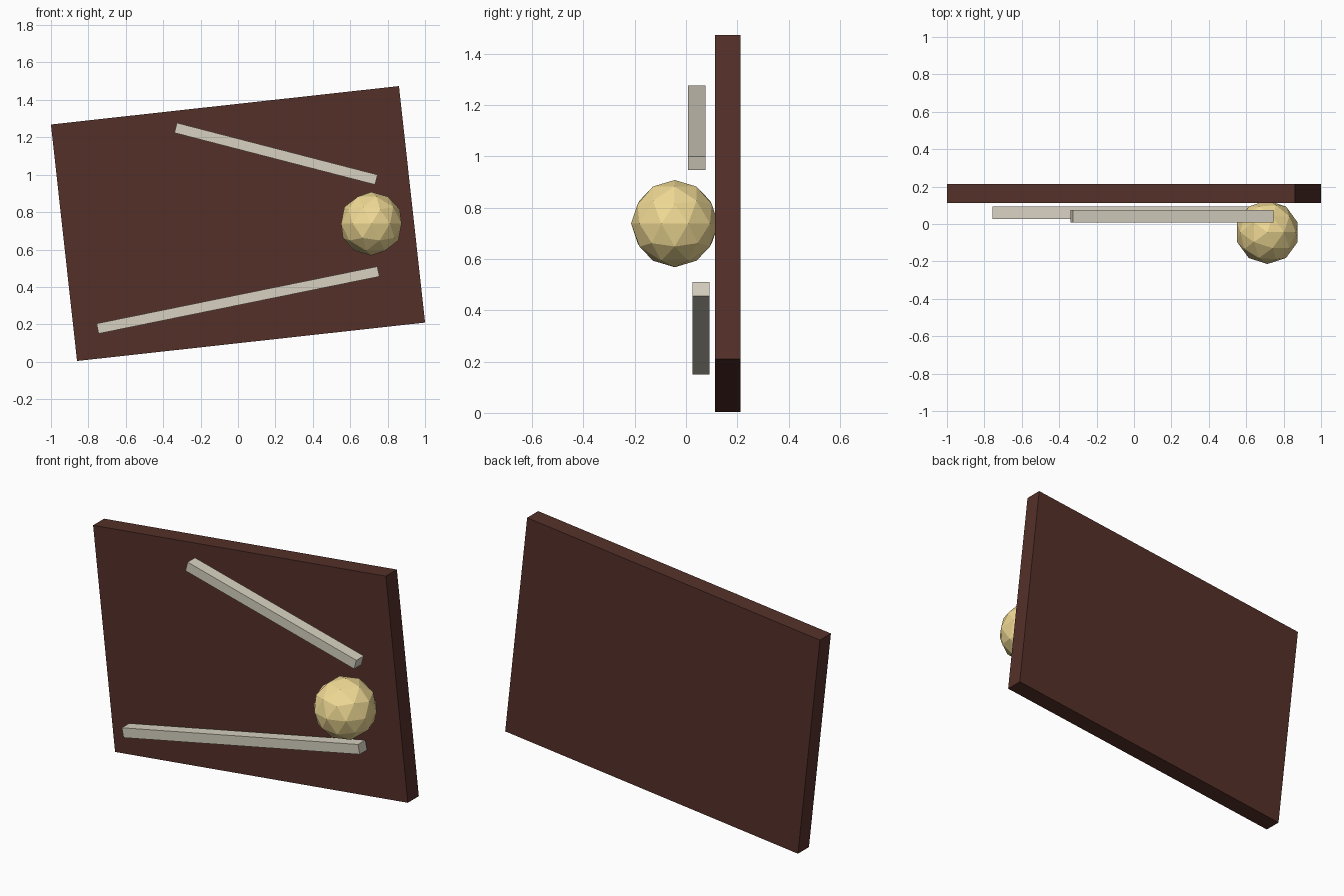
import bpy
from math import radians

if "Cube" in bpy.data.objects:
    bpy.data.objects.remove(bpy.data.objects["Cube"])


def material(name, rgb):
    m = bpy.data.materials.new(name)
    m.diffuse_color = (*rgb, 1)
    m.use_nodes = True
    m.node_tree.nodes["Principled BSDF"].inputs["Base Color"].default_value = m.diffuse_color
    return m


def box(name, center, size, tilt, mat):
    # positive tilt raises the right-hand end
    bpy.ops.mesh.primitive_cube_add(size=1, location=center, rotation=(0, radians(-tilt), 0))
    ob = bpy.context.object
    ob.name = name
    ob.scale = size
    ob.data.materials.append(mat)
    return ob


wood = material("dark_wood", (0.09, 0.03, 0.022))
bone = material("pale_rail", (0.68, 0.64, 0.53))
gold = material("pale_gold", (0.87, 0.70, 0.30))

# Tilted backboard
box("backboard", (0, 0.163, 0.739), (1.872, 0.1, 1.272), 6.3, wood)

# Converging rails floating in front of the board
box("upper_rail", (0.203, 0.042, 1.112), (1.108, 0.067, 0.055), -14.5, bone)
box("lower_rail", (0, 0.059, 0.33), (1.532, 0.067, 0.055), 11.5, bone)

# Faceted ball at the right, touching the board
bpy.ops.mesh.primitive_ico_sphere_add(subdivisions=2, radius=0.17, location=(0.713, -0.044, 0.738))
ball = bpy.context.object
ball.name = "faceted_ball"
ball.data.materials.append(gold)
